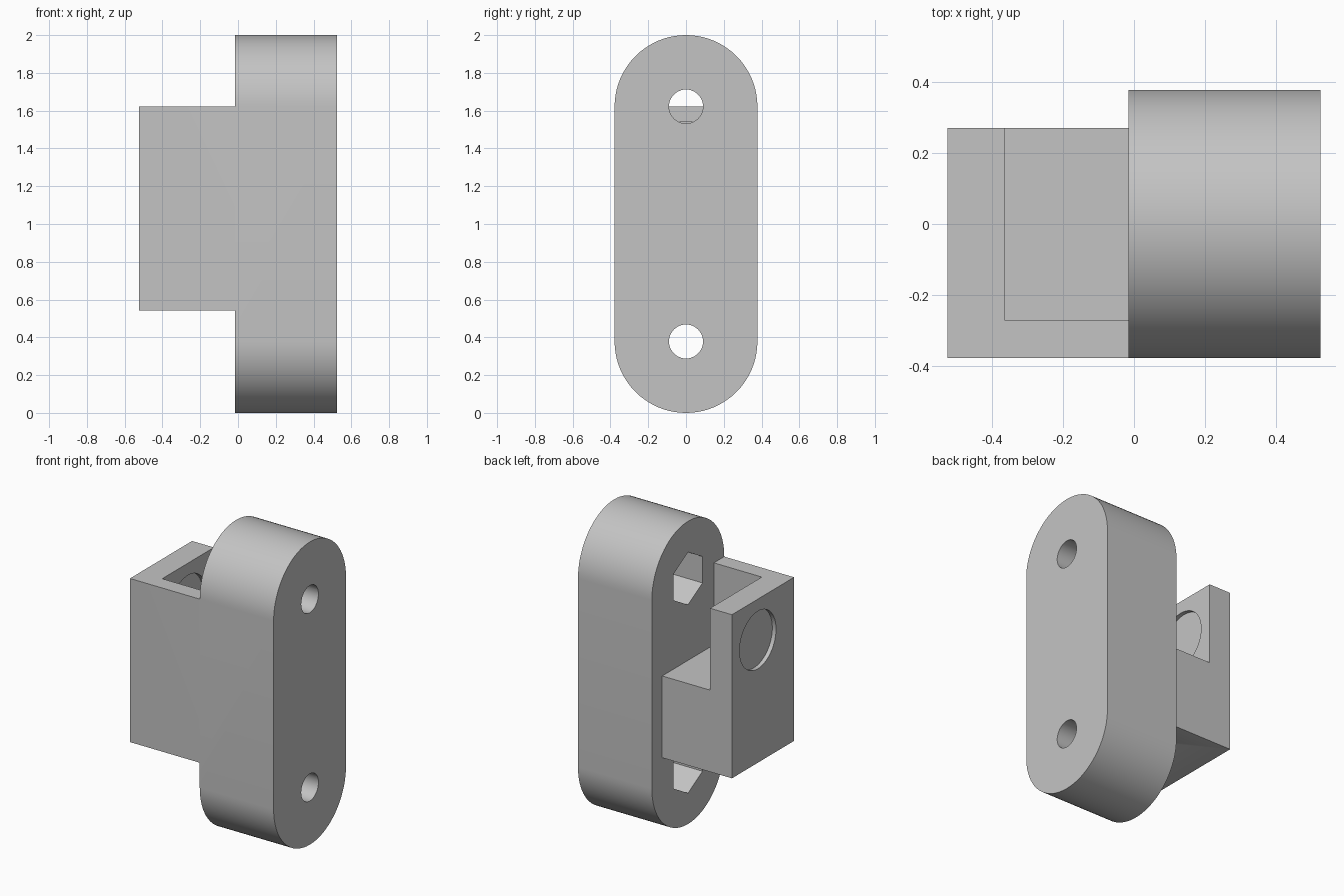
import bpy, bmesh
from math import pi, cos, sin, radians

if "Cube" in bpy.data.objects:
    bpy.data.objects.remove(bpy.data.objects["Cube"], do_unlink=True)

# Main dimensions
R = 0.378                      # radius of the rounded ends
LOW, HIGH = R, 2 - R           # bolt heights
X0, X1 = -0.015, 0.525         # thickness of the rounded body
XB, WALL = -0.525, -0.365      # outer and inner face of the side wall
MAGNET_Z, MAGNET_R, MAGNET_D = 1.352, 0.19, 0.027

grey = bpy.data.materials.new("plain_grey")
grey.use_nodes = True
colour = (0.55, 0.55, 0.55, 1)
grey.diffuse_color = colour
grey.node_tree.nodes["Principled BSDF"].inputs["Base Color"].default_value = colour


def prism(name, outline, x0, x1):
    """Extrude a (y, z) outline along x."""
    bm = bmesh.new()
    face = bm.faces.new([bm.verts.new((x0, y, z)) for y, z in outline])
    new = bmesh.ops.extrude_face_region(bm, geom=[face])["geom"]
    verts = [v for v in new if isinstance(v, bmesh.types.BMVert)]
    bmesh.ops.translate(bm, verts=verts, vec=(x1 - x0, 0, 0))
    bmesh.ops.recalc_face_normals(bm, faces=bm.faces)
    mesh = bpy.data.meshes.new(name)
    bm.to_mesh(mesh)
    bm.free()
    mesh.materials.append(grey)
    obj = bpy.data.objects.new(name, mesh)
    bpy.context.collection.objects.link(obj)
    return obj


def arc(z, r, start, end, steps):
    angles = [start + (end - start) * i / steps for i in range(steps + 1)]
    return [(r * cos(a), z + r * sin(a)) for a in angles]


def ring(z, r, sides):
    return arc(z, r, pi / 2, pi / 2 + 2 * pi, sides)[:-1]


def box(name, x0, x1, y0, y1, z0, z1):
    return prism(name, [(y0, z0), (y1, z0), (y1, z1), (y0, z1)], x0, x1)


def combine(target, tool, operation):
    mod = target.modifiers.new(operation, 'BOOLEAN')
    mod.operation, mod.solver, mod.object = operation, 'EXACT', tool
    bpy.context.view_layer.objects.active = target
    bpy.ops.object.modifier_apply(modifier=mod.name)
    bpy.data.objects.remove(tool, do_unlink=True)


# Rounded body with bolt holes and hexagonal nut pockets
body = prism("mount_body", arc(HIGH, R, 0, pi, 40) + arc(LOW, R, pi, 2 * pi, 40), X0, X1)
for z in (LOW, HIGH):
    combine(body, prism("bolt_hole", ring(z, 0.09, 40), X0 - 0.1, X1 + 0.1), 'DIFFERENCE')
    combine(body, prism("nut_pocket", ring(z, 0.174, 6), X0 - 0.1, X0 + 0.27), 'DIFFERENCE')

# Side block, notched open at the top and back
block = box("side_block", XB, X0, -R, 0.27, 0.541, HIGH)
combine(block, box("notch", WALL, X0 + 0.1, -0.27, 0.5, 1.081, 2), 'DIFFERENCE')

# Shallow round recesses on both faces of the side wall
for x0, x1 in ((XB - 0.1, XB + MAGNET_D), (WALL - MAGNET_D, WALL + 0.1)):
    combine(block, prism("round_recess", ring(MAGNET_Z, MAGNET_R, 64), x0, x1), 'DIFFERENCE')

combine(body, block, 'UNION')

bpy.ops.object.select_all(action='DESELECT')
body.select_set(True)
bpy.context.view_layer.objects.active = body
bpy.ops.object.shade_smooth_by_angle(angle=radians(30))
